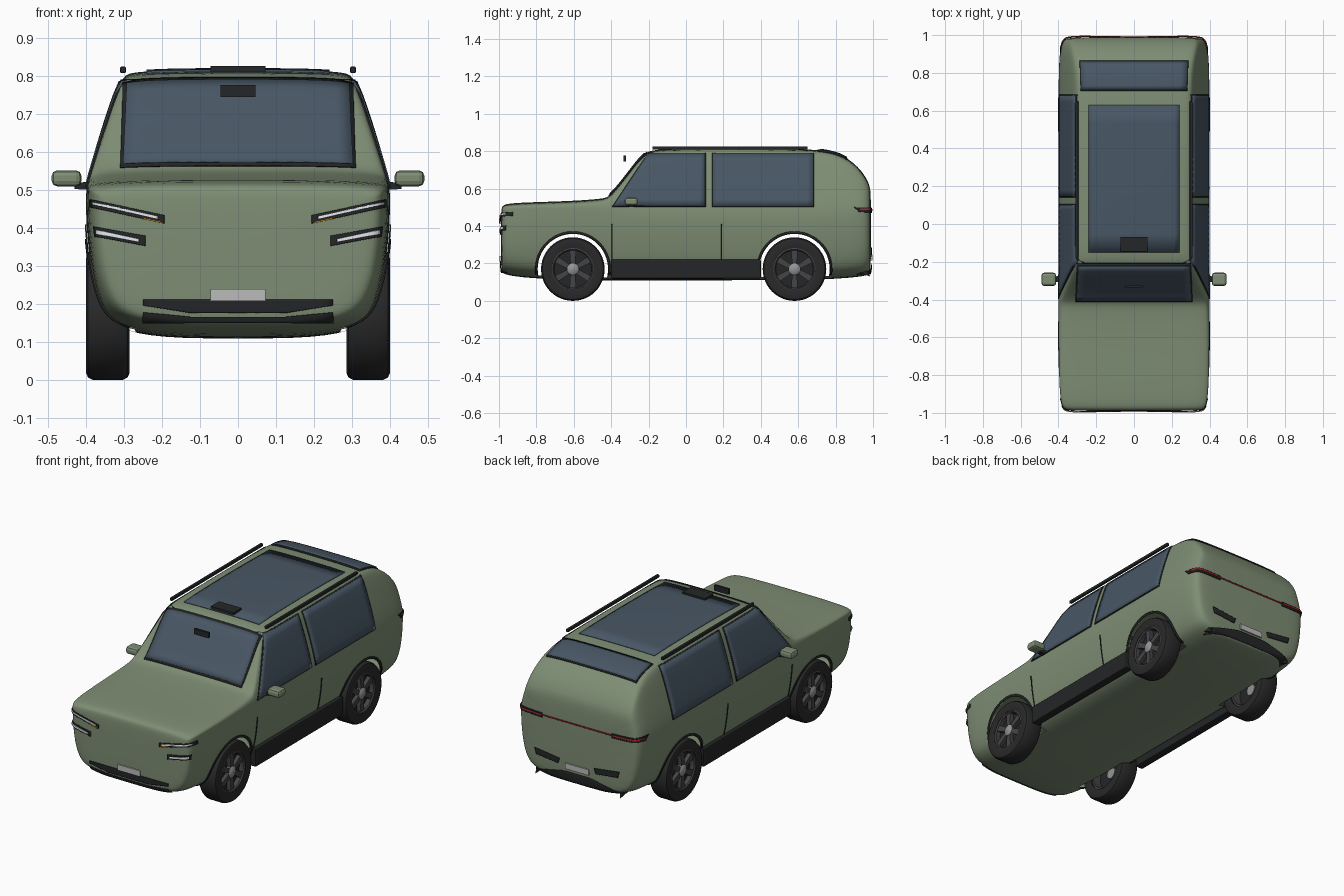
import bpy, bmesh, math
from mathutils import Vector
from mathutils.bvhtree import BVHTree

if "Cube" in bpy.data.objects:
    bpy.data.objects.remove(bpy.data.objects["Cube"])


def material(name, r, g, b):
    m = bpy.data.materials.new(name)
    m.diffuse_color = (r, g, b, 1)
    m.use_nodes = True
    m.node_tree.nodes["Principled BSDF"].inputs["Base Color"].default_value = m.diffuse_color
    return m


GREEN = material("paint", .21, .27, .175)
GLASS = material("glass", .065, .095, .13)
DARK = material("trim", .018, .019, .02)
RUBBER = material("rubber", .022, .022, .022)
ALLOY = material("alloy", .3, .3, .31)
GUN = material("dark_alloy", .06, .06, .065)
WHITE = material("lamp", .8, .83, .87)
PLATE = material("plate", .5, .5, .5)
RED = material("tail_red", .5, .02, .03)
AMBER = material("amber", .8, .3, .02)


def make(name, verts, faces, mat, smooth=True, mirror=False):
    me = bpy.data.meshes.new(name)
    me.from_pydata([tuple(v) for v in verts], [], faces)
    bm = bmesh.new()
    bm.from_mesh(me)
    bmesh.ops.recalc_face_normals(bm, faces=bm.faces)
    bm.to_mesh(me)
    bm.free()
    me.materials.append(mat)
    ob = bpy.data.objects.new(name, me)
    bpy.context.collection.objects.link(ob)
    if mirror:
        ob.modifiers.new("mirror", 'MIRROR')
    if smooth:
        shade(ob)
    return ob


def shade(ob):
    bpy.ops.object.select_all(action='DESELECT')
    ob.select_set(True)
    bpy.context.view_layer.objects.active = ob
    bpy.ops.object.shade_smooth_by_angle(angle=math.radians(35))


def box(name, lo, hi, mat, mirror=False, bevel=0):
    v = [(x, y, z) for x in (lo[0], hi[0]) for y in (lo[1], hi[1]) for z in (lo[2], hi[2])]
    f = [(0, 1, 3, 2), (4, 6, 7, 5), (0, 4, 5, 1), (2, 3, 7, 6), (0, 2, 6, 4), (1, 5, 7, 3)]
    ob = make(name, v, f, mat, False, mirror)
    if bevel:
        b = ob.modifiers.new("bevel", 'BEVEL')
        b.width, b.segments = bevel, 2
    return ob


def lathe(profile, n=48):
    """Spin closed (radius, x) profile about the x axis."""
    k = len(profile)
    v = [(x, r * math.cos(2 * math.pi * i / n), r * math.sin(2 * math.pi * i / n))
         for i in range(n) for r, x in profile]
    f = [(i * k + j, i * k + (j + 1) % k, (i + 1) % n * k + (j + 1) % k, (i + 1) % n * k + j)
         for i in range(n) for j in range(k)]
    return v, f


# Body: cross-sections lofted along y (y, half width, bottom, top)
STATIONS = [(-.99, .335, .165, .485), (-.982, .365, .15, .508), (-.96, .386, .138, .52),
            (-.85, .396, .122, .527), (-.62, .4, .112, .533), (-.44, .4, .11, .546),
            (-.405, .4, .11, .558), (-.31, .4, .11, .678), (-.235, .4, .11, .778),
            (-.2, .4, .11, .802), (-.12, .4, .11, .813), (.3, .4, .11, .818), (.62, .4, .112, .812),
            (.74, .4, .115, .804), (.82, .398, .12, .785), (.89, .395, .125, .745),
            (.945, .388, .132, .688), (.978, .37, .14, .63), (.99, .335, .155, .585)]


def section(y, w, zb, zt):
    belt = min(.5, zt - .035)
    ze = zt - .018
    e = w - max(0, ze - .5) * .31
    zm = (belt + ze) / 2
    half = [(0, zb), (.5 * w, zb), (.82 * w, zb + .025), (.92 * w, zb + .085), (.975 * w, .31),
            (w, .42), (w, belt), (w - max(0, zm - .5) * .29, zm), (e, ze), (e - .022, zt - .005),
            (e * .5, zt), (0, zt)]
    return [(x, y, z) for x, z in half] + [(-x, y, z) for x, z in half[-2:0:-1]]


rings = [section(*s) for s in STATIONS]
n = len(rings[0])
faces = [(i * n + j, i * n + (j + 1) % n, (i + 1) * n + (j + 1) % n, (i + 1) * n + j)
         for i in range(len(rings) - 1) for j in range(n)]
faces += [tuple(range(n)), tuple(range((len(rings) - 1) * n, len(rings) * n))]
body = make("body", [v for r in rings for v in r], faces, GREEN, False)
body.modifiers.new("smooth", 'SUBSURF').levels = 2

# Wheel arches cut into the hollow shell
AXLES, WZ, ARCH, INNER = (-.605, .58), .17, .188, .27
cv, cf = [], []
for y in AXLES:
    for s in (1, -1):
        o, m = len(cv), 64
        for x in (INNER * s, .6 * s):
            cv += [(x, y + ARCH * math.cos(2 * math.pi * i / m), WZ + ARCH * math.sin(2 * math.pi * i / m))
                   for i in range(m)]
        cf += [(o + i, o + (i + 1) % m, o + m + (i + 1) % m, o + m + i) for i in range(m)]
        cf += [tuple(range(o, o + m)), tuple(range(o + m, o + 2 * m))]
cutter = make("arch_cutter", cv, cf, GREEN, False)
cutter.hide_render = True
cut = body.modifiers.new("arches", 'BOOLEAN')
cut.operation, cut.object, cut.solver = 'DIFFERENCE', cutter, 'EXACT'
bpy.context.view_layer.objects.active = body
for name in ("smooth", "arches"):
    bpy.ops.object.modifier_apply(modifier=name)
bpy.data.objects.remove(cutter)
bm = bmesh.new()
bm.from_mesh(body.data)


def on_cutter(v):
    r = min(math.hypot(v.co.y - a, v.co.z - WZ) for a in AXLES)
    return abs(v.co.x) > INNER - .002 and (abs(r - ARCH) < .001 or (abs(abs(v.co.x) - INNER) < .001 and r < ARCH))


bmesh.ops.delete(bm, geom=[f for f in bm.faces if all(on_cutter(v) for v in f.verts)], context='FACES')
bm.to_mesh(body.data)
bvh = BVHTree.FromBMesh(bm)
bm.free()
shade(body)

# Panels projected on the body: 2D outline mapped through a ray direction
VIEWS = {'side': (lambda a, b: (1, a, b), (-1, 0, 0)), 'front': (lambda a, b: (a, -2, b), (0, 1, 0)),
         'back': (lambda a, b: (a, 2, b), (0, -1, 0)), 'top': (lambda a, b: (a, b, 2), (0, 0, -1))}


def panel(name, shape, view, mat, lift=.003, mirror=False, nu=16, nv=8):
    """shape: four corners (around the outline) or a function of u, v."""
    if not callable(shape):
        c = [Vector(p) for p in shape]
        shape = lambda u, v: c[0].lerp(c[1], u).lerp(c[3].lerp(c[2], u), v)
    origin, d = VIEWS[view]
    verts = []
    for j in range(nv + 1):
        for i in range(nu + 1):
            o = Vector(origin(*shape(i / nu, j / nv)))
            hit, nor, _, _ = bvh.ray_cast(o, Vector(d))
            if hit is None:
                hit, nor, _, _ = bvh.find_nearest(o + Vector(d))
            verts.append(hit - Vector(d) * lift * .5 + nor * lift * .5)
    k = nu + 1
    f = [(j * k + i, j * k + i + 1, (j + 1) * k + i + 1, (j + 1) * k + i) for j in range(nv) for i in range(nu)]
    ob = make(name, verts, f, mat, True, mirror)
    s = ob.modifiers.new("thickness", 'SOLIDIFY')
    s.thickness, s.offset = .004, 0
    return ob


def rect(x0, x1, z0, z1):
    return [(x0, z0), (x1, z0), (x1, z1), (x0, z1)]


# Glass
panel("front_side_frame", [(-.395, .503), (.107, .503), (.107, .79), (-.205, .79)], 'side', DARK, .002, True)
panel("front_side_window", [(-.387, .508), (.1, .508), (.1, .785), (-.2, .785)], 'side', GLASS, .005, True)
panel("rear_side_frame", rect(.14, .685, .502, .79), 'side', DARK, .002, True)
panel("rear_side_window", rect(.145, .68, .507, .785), 'side', GLASS, .005, True)
panel("windshield_frame", [(-.31, -.412), (.31, -.412), (.302, -.208), (-.302, -.208)], 'top', DARK, .003)
panel("windshield", [(-.303, -.404), (.303, -.404), (.292, -.222), (-.292, -.222)], 'top', GLASS, .007)
panel("rear_window_frame", [(-.283, .703), (.283, .703), (.288, .863), (-.288, .863)], 'top', DARK, .003)
panel("rear_window", [(-.277, .715), (.277, .715), (.282, .857), (-.282, .857)], 'top', GLASS, .007)
panel("sunroof", rect(-.24, .24, -.15, .63), 'top', GLASS, .003)

# Front lamps, intake and plate
panel("upper_headlamp", [(.193, .412), (.388, .455), (.388, .476), (.193, .434)], 'front', DARK, .004, True)
panel("upper_lamp_strip", [(.21, .423), (.38, .462), (.38, .469), (.21, .432)], 'front', WHITE, .008, True)
panel("turn_signal", [(.2, .413), (.25, .424), (.25, .428), (.2, .417)], 'front', AMBER, .008, True)
panel("lower_headlamp", [(.243, .353), (.375, .378), (.378, .404), (.243, .38)], 'front', DARK, .004, True)
panel("lower_lamp_strip", [(.26, .363), (.37, .384), (.37, .396), (.26, .372)], 'front', WHITE, .008, True)
panel("upper_intake", lambda u, v: (-.25 + .5 * u, .212 - v * (.015 + .02 * min(1, 4 * min(u, 1 - u)))),
      'front', DARK, .005)
panel("lower_intake", lambda u, v: (-.25 + .5 * u, .153 + v * (.026 - .012 * min(1, 4 * min(u, 1 - u)))),
      'front', DARK, .005)
box("front_plate", (-.072, -.996, .21), (.072, -.985, .24), PLATE)

# Rear lamps, bumper slots, plate and diffuser
panel("tail_lamp", [(.22, .47), (.389, .474), (.389, .5), (.22, .495)], 'back', DARK, .004, True)
panel("tail_strip", [(.23, .481), (.387, .485), (.387, .493), (.23, .489)], 'back', RED, .008, True)
panel("tail_light_bar", rect(-.23, .23, .481, .488), 'back', RED, .005)
panel("bumper_slot", [(.12, .235), (.26, .25), (.27, .285), (.11, .265)], 'back', DARK, .005, True)
box("rear_plate", (-.075, .985, .215), (.075, .996, .247), PLATE)
panel("diffuser", lambda u, v: (-.27 + .54 * u, .145 + v * (.015 + .04 * min(1, 3 * min(u, 1 - u)))),
      'back', DARK, .006)
make("diffuser_fin", [(.25, .93, .15), (.28, .93, .15), (.27, .985, .13), (.25, .96, .175), (.28, .96, .175)],
     [(0, 1, 2), (0, 2, 3), (1, 4, 2), (3, 2, 4), (0, 3, 4, 1)], DARK, False, True)

# Door seams, sills and arch trims
for y in (-.395, .19):
    panel("door_seam", rect(y - .002, y + .002, .2, .41), 'side', DARK, .003, True, 1, 12)
box("sill", (.345, -.4, .12), (.393, .4, .222), DARK, True, .006)
for y in AXLES:
    def arc(u, v, y=y):
        a = math.radians(-8 + 196 * u)
        r = .19 + .012 * v
        return y + r * math.cos(a), WZ + r * math.sin(a)
    panel("arch_trim", arc, 'side', DARK, .006, True, 48, 1)

# Roof rails, roof pod, camera
box("roof_rail", (.295, -.18, .808), (.31, .65, .825), DARK, True, .003)
box("roof_pod", (-.072, -.145, .805), (.072, -.07, .826), DARK)
box("windshield_camera", (-.046, -.335, .745), (.046, -.322, .777), DARK)

# Door mirrors
box("mirror_housing", (.412, -.328, .51), (.49, -.258, .552), GREEN, True, .014)
make("mirror_arm", [(.375, -.31, .5), (.375, -.27, .5), (.375, -.27, .525), (.375, -.31, .525),
                    (.43, -.305, .503), (.43, -.28, .503), (.43, -.28, .518), (.43, -.305, .518)],
     [(0, 1, 2, 3), (4, 5, 6, 7), (0, 1, 5, 4), (1, 2, 6, 5), (2, 3, 7, 6), (3, 0, 4, 7)], DARK, False, True)

# Wheels (x points outward, mirrored across the car)
TIRE = [(.11, -.05), (.15, -.0575), (.163, -.052), (.17, -.038), (.17, .038), (.163, .052), (.15, .0575), (.112, .05)]
RIM = [(.1, -.04), (.113, -.04), (.113, .048), (.106, .051), (.1, .045)]
BACK = [(.001, .01), (.102, .01), (.102, .02), (.001, .02)]
HUB = [(.001, 0), (.032, 0), (.032, .044), (.022, .052), (.001, .054)]
for y in AXLES:
    at = Vector((.3425, y, WZ))
    for name, prof, mat in (("tire", TIRE, RUBBER), ("rim", RIM, GUN), ("brake_disc", BACK, DARK), ("hub", HUB, ALLOY)):
        v, f = lathe(prof)
        make(name, [Vector(p) + at for p in v], f, mat, True, True)
    v, f = [], []
    for i in range(6):
        a = math.radians(60 * i + 30)
        o = len(v)
        for x in (.022, .044):
            for r, h in ((.02, -.012), (.02, .012), (.104, .018), (.104, -.018)):
                v.append(at + Vector((x, r * math.cos(a) - h * math.sin(a), r * math.sin(a) + h * math.cos(a))))
        f += [tuple(o + q for q in s) for s in ((0, 1, 2, 3), (4, 5, 6, 7), (0, 1, 5, 4), (1, 2, 6, 5),
                                                (2, 3, 7, 6), (3, 0, 4, 7))]
    make("spokes", v, f, GUN, False, True)
